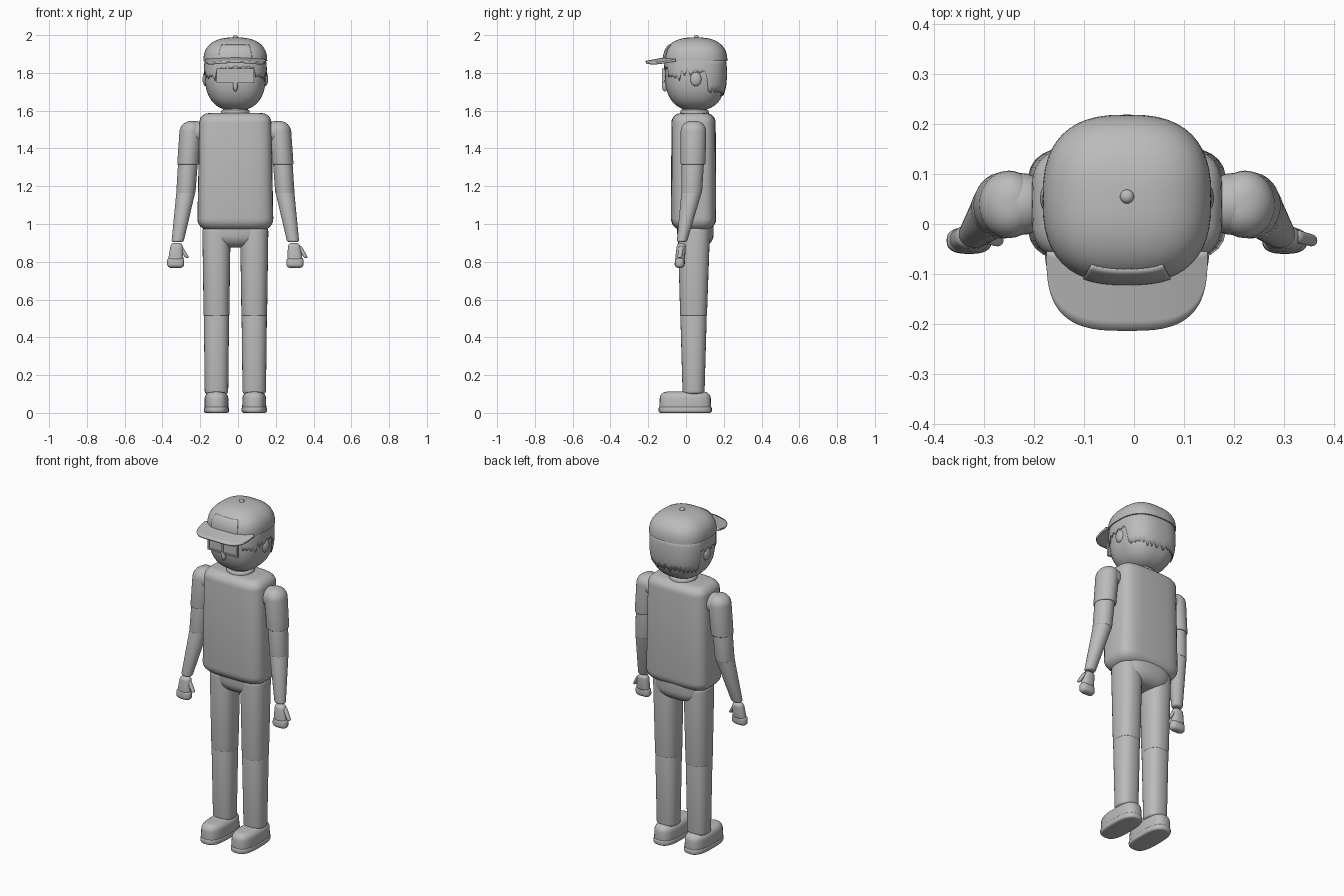
import bpy
import math
import random
from mathutils import Vector

random.seed(4)
CX = -0.014            # body centre line
HY = 0.05              # head centre in y

if "Cube" in bpy.data.objects:
    bpy.data.objects.remove(bpy.data.objects["Cube"], do_unlink=True)

grey = bpy.data.materials.new("plain grey")
grey.use_nodes = True
grey.diffuse_color = (0.5, 0.5, 0.5, 1)
grey.node_tree.nodes["Principled BSDF"].inputs["Base Color"].default_value = (0.5, 0.5, 0.5, 1)


def finish(ob, thickness=0.0, angle=40):
    """Give an object its colour, optional thickness and smooth shading."""
    ob.data.materials.clear()
    ob.data.materials.append(grey)
    bpy.ops.object.select_all(action='DESELECT')
    ob.select_set(True)
    bpy.context.view_layer.objects.active = ob
    bpy.ops.object.shade_smooth_by_angle(angle=math.radians(angle))
    if thickness:
        mod = ob.modifiers.new("thickness", 'SOLIDIFY')
        mod.thickness = thickness
        mod.offset = 0
    return ob


def add_mesh(name, verts, faces, thickness=0.0):
    mesh = bpy.data.meshes.new(name)
    mesh.from_pydata(verts, [], faces)
    mesh.update()
    ob = bpy.data.objects.new(name, mesh)
    bpy.context.collection.objects.link(ob)
    return finish(ob, thickness)


def sheet(name, rows, thickness=0.0, loop=False, caps=False):
    """Skin a list of equally long rows of points, bottom to top."""
    n = len(rows[0])
    verts = [p for row in rows for p in row]
    faces = []
    for j in range(len(rows) - 1):
        for i in range(n if loop else n - 1):
            k = (i + 1) % n
            faces.append((j * n + i, j * n + k, (j + 1) * n + k, (j + 1) * n + i))
    if caps:
        faces.append(tuple(reversed(range(n))))
        faces.append(tuple(range(len(verts) - n, len(verts))))
    return add_mesh(name, verts, faces, thickness)


def spow(v, e):
    return math.copysign(abs(v) ** e, v)


def ring(x, y, z, rx, ry, power=2.0, n=32):
    pts = []
    for i in range(n):
        a = 2 * math.pi * i / n
        pts.append((x + rx * spow(math.cos(a), 2 / power),
                    y + ry * spow(math.sin(a), 2 / power), z))
    return pts


def pillar(name, bottom, top, r0, r1, low=0.02, high=0.02, power=2.0, steps=6):
    """Tapered column with rounded ends; r0 and r1 are (rx, ry) pairs."""
    b, t = Vector(bottom), Vector(top)
    height = t.z - b.z
    stations = []
    for i in range(steps + 1):
        a = math.pi / 2 * i / steps
        stations.append((low * (1 - math.sin(a)), low * (1 - math.cos(math.pi / 2 - a))))
    ends = [(h, low * (1 - math.sin(math.pi / 2 * i / steps)))
            for i, h in enumerate([low * (1 - math.cos(math.pi / 2 * k / steps))
                                   for k in range(steps + 1)])]
    ends += [(height - high * (1 - math.sin(math.pi / 2 * i / steps)),
              high * (1 - math.cos(math.pi / 2 * i / steps)))
             for i in range(steps + 1)]
    rows = []
    for h, inset in ends:
        f = h / height
        c = b.lerp(t, f)
        rx = max(0.003, r0[0] + (r1[0] - r0[0]) * f - inset)
        ry = max(0.003, r0[1] + (r1[1] - r0[1]) * f - inset)
        rows.append(ring(c.x, c.y, c.z, rx, ry, power))
    # drop the top station order back to rising height
    rows.sort(key=lambda r: r[0][2])
    return sheet(name, rows, loop=True, caps=True)


def ball(name, loc, size):
    bpy.ops.mesh.primitive_uv_sphere_add(segments=28, ring_count=16, radius=1, location=loc)
    ob = bpy.context.object
    ob.name = name
    ob.scale = size
    return finish(ob)


def box(name, loc, size):
    bpy.ops.mesh.primitive_cube_add(size=1, location=loc)
    ob = bpy.context.object
    ob.name = name
    ob.scale = size
    return finish(ob)


def shell(a, z, r, z0, up, down):
    """Point on the rounded-box dome used for head, hair and cap."""
    t = min(1, (z - z0) / up if z > z0 else (z0 - z) / down)
    k = max(0.002, r * (1 - t ** 2.5) ** 0.4)
    return (CX + k * spow(math.cos(a), 2 / 2.6), HY + k * spow(math.sin(a), 2 / 2.6), z)


# torso, pelvis and neck
pillar("torso", (CX, 0.04, 0.968), (CX, 0.04, 1.587), (0.202, 0.12), (0.19, 0.117),
       0.06, 0.05, 4)
pillar("pelvis", (CX, 0.05, 0.875), (CX, 0.05, 1.03), (0.15, 0.096), (0.172, 0.097),
       0.07, 0.01, 2.6)
pillar("neck", (CX, 0.045, 1.56), (CX, 0.045, 1.64), (0.068, 0.068), (0.065, 0.065), 0.01, 0.01)
pillar("collar", (CX, 0.045, 1.575), (CX, 0.045, 1.605), (0.078, 0.078), (0.074, 0.074), 0.01, 0.01)

for s, side in ((1, "left"), (-1, "right")):
    def at(x, y, z):
        return (CX + s * x, y, z)

    # legs and shoes
    pillar(side + "_thigh", at(0.1, 0.04, 0.515), at(0.1, 0.042, 0.99),
           (0.068, 0.071), (0.075, 0.086), 0.004, 0.03, 2.4)
    pillar(side + "_shin", at(0.1, 0.04, 0.1), at(0.1, 0.04, 0.52),
           (0.062, 0.058), (0.067, 0.07), 0.015, 0.004, 2.4)
    pillar(side + "_shoe", at(0.1, -0.004, 0.02), at(0.1, -0.004, 0.112),
           (0.064, 0.137), (0.062, 0.134), 0.01, 0.035, 2.8)
    pillar(side + "_sole", at(0.1, -0.004, 0.0), at(0.1, -0.004, 0.034),
           (0.067, 0.141), (0.067, 0.141), 0.012, 0.012, 2.8)

    # arms
    ball(side + "_shoulder", at(0.212, 0.04, 1.485), (0.062, 0.062, 0.06))
    pillar(side + "_sleeve", at(0.25, 0.037, 1.315), at(0.232, 0.04, 1.545),
           (0.058, 0.066), (0.06, 0.068), 0.006, 0.055)
    pillar(side + "_upper_arm", at(0.262, 0.03, 1.165), at(0.25, 0.037, 1.34),
           (0.051, 0.055), (0.052, 0.059), 0.004, 0.004)
    pillar(side + "_forearm", at(0.306, -0.022, 0.905), at(0.262, 0.03, 1.17),
           (0.032, 0.027), (0.05, 0.054), 0.01, 0.004)

    # hands, with both thumbs pointing the same way
    pillar(side + "_palm", at(0.316, -0.032, 0.805), at(0.31, -0.024, 0.9),
           (0.041, 0.026), (0.031, 0.024), 0.015, 0.02, 2.4)
    pillar(side + "_fingers", at(0.316, -0.034, 0.768), at(0.316, -0.032, 0.822),
           (0.046, 0.027), (0.044, 0.026), 0.02, 0.015, 2.6)
    hand_x = CX + s * 0.316
    tip = 0.058 if s > 0 else 0.062
    pillar(side + "_thumb", (hand_x + tip, -0.034, 0.82), (hand_x + 0.022, -0.024, 0.885),
           (0.011, 0.012), (0.012, 0.013), 0.01, 0.01)

    # ears
    ball(side + "_ear", at(0.157, 0.052, 1.767), (0.017, 0.03, 0.037))

# head
turn = [2 * math.pi * i / 48 for i in range(48)]
heights = [1.8 - 0.2 * math.cos(math.pi * i / 32) if i < 16
           else 1.8 - 0.175 * math.cos(math.pi * i / 32) for i in range(33)]
sheet("head", [[shell(a, z, 0.162, 1.8, 0.175, 0.2) for a in turn] for z in heights],
      loop=True, caps=True)

# hair: a close shell with a ragged lower edge
STRANDS = 72
columns = []
for i in range(STRANDS):
    a = -math.pi / 2 + 2 * math.pi * i / STRANDS
    away = min(i, STRANDS - i) / STRANDS * 2 * math.pi
    if away < 0.6:
        hem = 1.835
    elif away < 1.2:
        hem = 1.785
    elif away < 1.9:
        hem = 1.81
    else:
        hem = 1.705
    if i % 2:
        hem -= random.uniform(0.005, 0.03)
    columns.append([shell(a, hem + (1.88 - hem) * j / 5, 0.165, 1.8, 0.19, 0.21)
                    for j in range(6)])
sheet("hair", [list(row) for row in zip(*columns)], 0.004, loop=True)

# cap: dome, front panel, brim and button
levels = [1.862 + 0.126 * math.sin(math.pi / 2 * j / 14) for j in range(15)]
sheet("cap_dome", [[shell(a, z, 0.169, 1.86, 0.128, 0.128) for a in turn] for z in levels],
      loop=True, caps=True)
front = [-math.pi / 2 + 0.43 * (i / 8 - 1) for i in range(17)]
sheet("cap_front_panel", [[shell(a, 1.868 + 0.01 * j, 0.171, 1.86, 0.13, 0.13) for a in front]
                          for j in range(9)], 0.004)

brim = []
for j in range(9):
    v = j / 8
    row = []
    for i in range(33):
        a = math.pi * i / 32
        x = 0.16 * spow(math.cos(a), 0.66)
        reach = v * spow(math.sin(a), 0.66)
        row.append((CX + x, -0.055 - 0.158 * reach,
                    1.888 - 0.03 * reach - 0.022 * (x / 0.16) ** 2))
    brim.append(row)
sheet("cap_brim", brim, 0.011)
ball("cap_button", (CX, 0.055, 1.988), (0.014, 0.014, 0.012))

# glasses and nose
for name, z, h in (("glasses_top_bar", 1.815, 0.014), ("glasses_bottom_bar", 1.75, 0.008)):
    box(name, (CX, -0.12, z), (0.196, 0.012, h))
for name, x in (("glasses_right_rim", -0.094), ("glasses_bridge", 0), ("glasses_left_rim", 0.094)):
    box(name, (CX + x, -0.12, 1.783), (0.009, 0.012, 0.07))
for s, side in ((1, "left"), (-1, "right")):
    box(side + "_lens", (CX + s * 0.047, -0.118, 1.783), (0.09, 0.004, 0.064))
ball("nose", (CX, -0.112, 1.732), (0.013, 0.016, 0.03))
